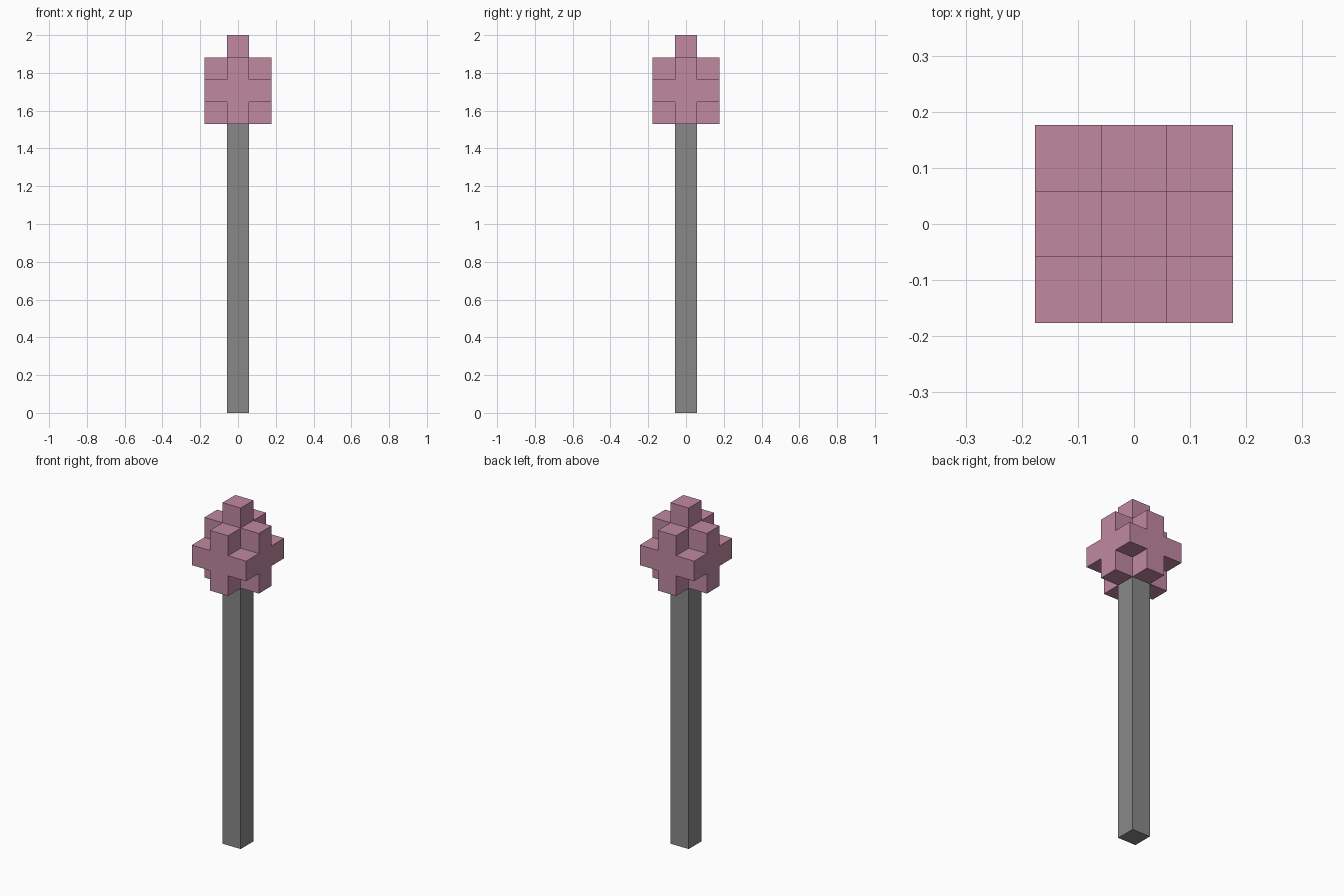
import bpy, bmesh
from itertools import product
from mathutils import Vector

old = bpy.data.objects.get("Cube")
if old:
    bpy.data.objects.remove(old, do_unlink=True)

U = 2 / 17            # edge of one block
STEM_BLOCKS = 13


def material(name, rgb):
    mat = bpy.data.materials.new(name)
    mat.use_nodes = True
    color = (*rgb, 1)
    mat.diffuse_color = color
    mat.node_tree.nodes["Principled BSDF"].inputs["Base Color"].default_value = color
    return mat


def block_object(name, cells, mat):
    """Join unit blocks into one clean shell, with no faces inside."""
    bm = bmesh.new()
    for cell in cells:
        for axis, sign in product(range(3), (-1, 1)):
            normal = Vector((0, 0, 0))
            normal[axis] = sign
            if tuple(int(c + n) for c, n in zip(cell, normal)) in cells:
                continue
            u, v = Vector((0, 0, 0)), Vector((0, 0, 0))
            u[(axis + 1) % 3] = 0.5
            v[(axis + 2) % 3] = 0.5 * sign
            mid = Vector(cell) + Vector((0, 0, 0.5)) + normal / 2
            corners = (mid - u - v, mid + u - v, mid + u + v, mid - u + v)
            bm.faces.new([bm.verts.new(p * U) for p in corners])
    bmesh.ops.remove_doubles(bm, verts=bm.verts, dist=U / 100)
    bmesh.ops.dissolve_limit(bm, angle_limit=0.01, verts=bm.verts, edges=bm.edges)
    mesh = bpy.data.meshes.new(name)
    bm.to_mesh(mesh)
    bm.free()
    mesh.materials.append(mat)
    obj = bpy.data.objects.new(name, mesh)
    bpy.context.collection.objects.link(obj)
    return obj


pink = material("dusty pink", (0.53, 0.25, 0.35))
grey = material("stem grey", (0.25, 0.25, 0.25))

# Straight square stem
block_object("stem", {(0, 0, z) for z in range(STEM_BLOCKS)}, grey)

# Flower head: a three-block cube without its eight corners, plus a tip
head = {(x, y, STEM_BLOCKS + 1 + z)
        for x, y, z in product((-1, 0, 1), repeat=3) if x * y * z == 0}
head.add((0, 0, STEM_BLOCKS + 3))
block_object("flower_head", head, pink)
